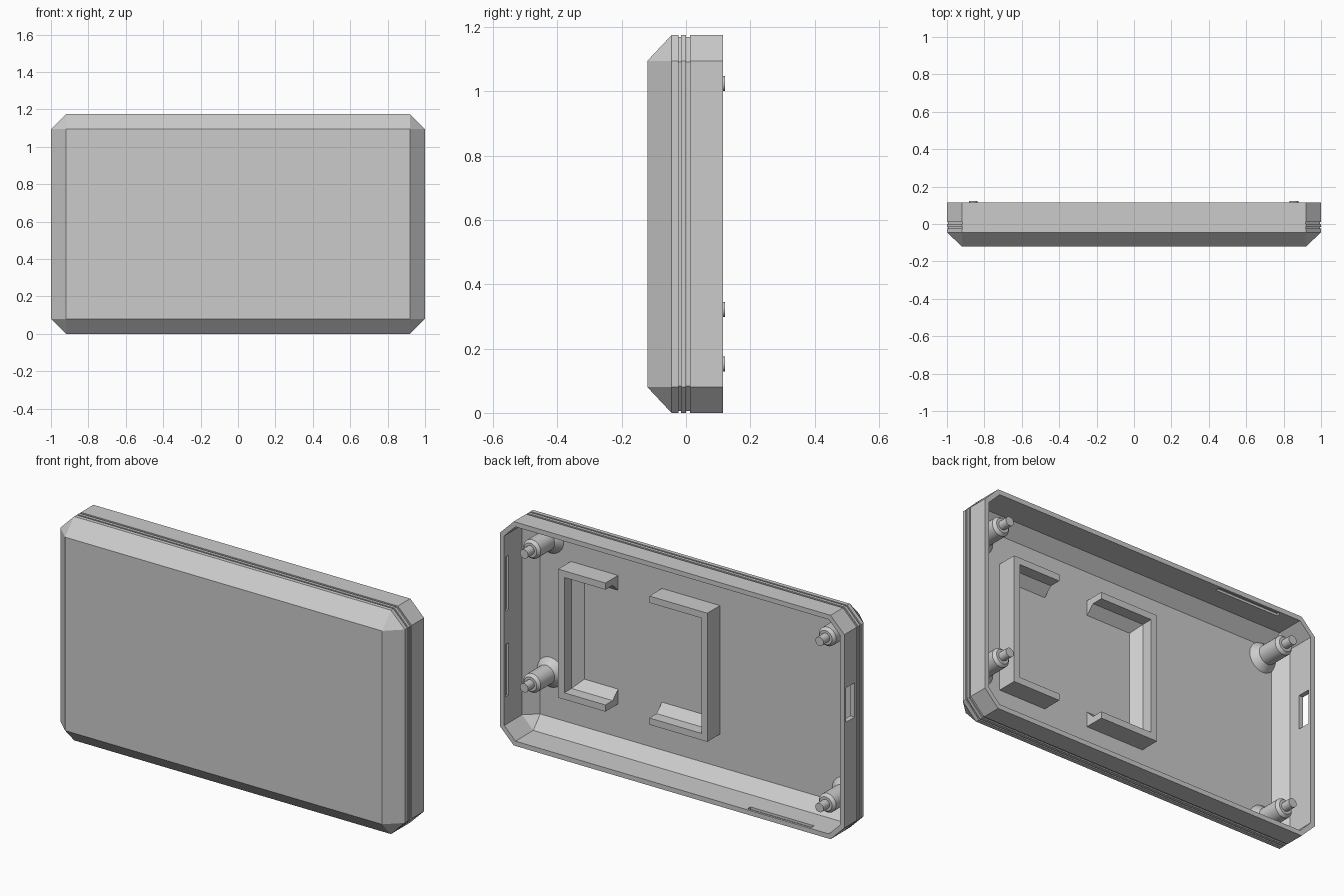
import bpy, bmesh
from math import cos, sin, tau

old = bpy.data.objects.get("Cube")
if old:
    bpy.data.objects.remove(old, do_unlink=True)

HEIGHT, CUT, WALL = 1.175, 0.08, 0.025
FRONT, BACK, FLOOR = -0.12, 0.115, -0.095

grey = bpy.data.materials.new("plain_grey")
grey.use_nodes = True
grey.diffuse_color = (0.6, 0.6, 0.6, 1)
grey.node_tree.nodes["Principled BSDF"].inputs["Base Color"].default_value = (0.6, 0.6, 0.6, 1)


def add_object(name, bm):
    bmesh.ops.remove_doubles(bm, verts=bm.verts, dist=1e-5)
    bmesh.ops.recalc_face_normals(bm, faces=bm.faces)
    mesh = bpy.data.meshes.new(name)
    bm.to_mesh(mesh)
    bm.free()
    mesh.materials.append(grey)
    obj = bpy.data.objects.new(name, mesh)
    bpy.context.collection.objects.link(obj)
    return obj


def loft(name, rings):
    """Skin closed rings one after another and cap both ends."""
    bm = bmesh.new()
    rows = [[bm.verts.new(p) for p in ring] for ring in rings]
    n = len(rows[0])
    for a, b in zip(rows, rows[1:]):
        for i in range(n):
            j = (i + 1) % n
            bm.faces.new((a[i], a[j], b[j], b[i]))
    bm.faces.new(rows[0])
    bm.faces.new(rows[-1])
    return add_object(name, bm)


def outline(inset, cut, y):
    """Rectangle with cut corners; a cut of zero gives square corners."""
    x, z = 1 - inset, HEIGHT / 2 - inset
    pts = [(x, z - cut), (x - cut, z), (cut - x, z), (-x, z - cut),
           (-x, cut - z), (cut - x, -z), (x - cut, -z), (x, cut - z)]
    return [(px, y, pz + HEIGHT / 2) for px, pz in pts]


# Case: bevelled front, two shallow grooves around the sides, hollow back
rings = [outline(CUT, 0, FRONT), outline(0, CUT, -0.045)]
for y0, y1 in ((-0.024, -0.016), (0.0, 0.012)):
    rings += [outline(0, CUT, y0), outline(0.006, 0.077, y0),
              outline(0.006, 0.077, y1), outline(0, CUT, y1)]
rings += [outline(0, CUT, BACK), outline(WALL, 0.065, BACK),
          outline(WALL, 0.065, -0.033), outline(0.087, 0, FLOOR)]
case = loft("case_shell", rings)

# Latch slots inside the walls and a port through one side
openings = [
    ((0.95, 0.987), (0.08, 0.103), (0.685, 0.97)),
    ((0.95, 0.987), (0.08, 0.103), (0.235, 0.51)),
    ((-0.8, -0.43), (0.08, 0.103), (0.013, 0.05)),
    ((-0.8, -0.43), (0.08, 0.103), (HEIGHT - 0.05, HEIGHT - 0.013)),
    ((-1.05, -0.94), (0.03, 0.1), (0.63, 0.81)),
]
bm = bmesh.new()
for box in openings:
    verts = bmesh.ops.create_cube(bm, size=1)["verts"]
    for v in verts:
        v.co = [lo if c < 0 else hi for c, (lo, hi) in zip(v.co, box)]
cutter = add_object("opening_cutter", bm)
cutter.hide_render = True
mod = case.modifiers.new("openings", "BOOLEAN")
mod.operation, mod.solver, mod.object = "DIFFERENCE", "EXACT", cutter
graph = bpy.context.evaluated_depsgraph_get()
case.data = bpy.data.meshes.new_from_object(case.evaluated_get(graph))
case.modifiers.clear()
bpy.data.objects.remove(cutter, do_unlink=True)

# Mounting posts: flared foot, shaft, shoulder and locating pin
POST = [(0.08, FLOOR - 0.002), (0.05, -0.06), (0.05, 0.055), (0.037, 0.07),
        (0.0235, 0.07), (0.0235, 0.122)]
SIDES = 24
for name, x, z in (("upper_left", 0.855, 1.025), ("lower_left", 0.855, 0.322),
                   ("upper_right", -0.86, 1.025), ("lower_right", -0.86, 0.152)):
    post = loft(name + "_post", [
        [(x + r * cos(tau * i / SIDES), y, z + r * sin(tau * i / SIDES)) for i in range(SIDES)]
        for r, y in POST])
    bpy.ops.object.select_all(action="DESELECT")
    post.select_set(True)
    bpy.context.view_layer.objects.active = post
    bpy.ops.object.shade_smooth_by_angle()

# C-shaped board brackets: straight outer wall with a sloped inner foot
SECTION = [(0, -0.002), (0, 0.105), (0.035, 0.105), (0.035, 0.045), (0.08, -0.002)]
TOP, BOTTOM = 0.935, 0.26
for name, outer, end, way in (("left_bracket", 0.735, 0.461, -1),
                              ("right_bracket", -0.131, 0.206, 1)):
    path = [(end, 0, TOP, -1), (outer, way, TOP, -1),
            (outer, way, BOTTOM, 1), (end, 0, BOTTOM, 1)]
    loft(name, [[(x + sx * d, FLOOR + h, z + sz * d) for d, h in SECTION]
                for x, sx, z, sz in path])
